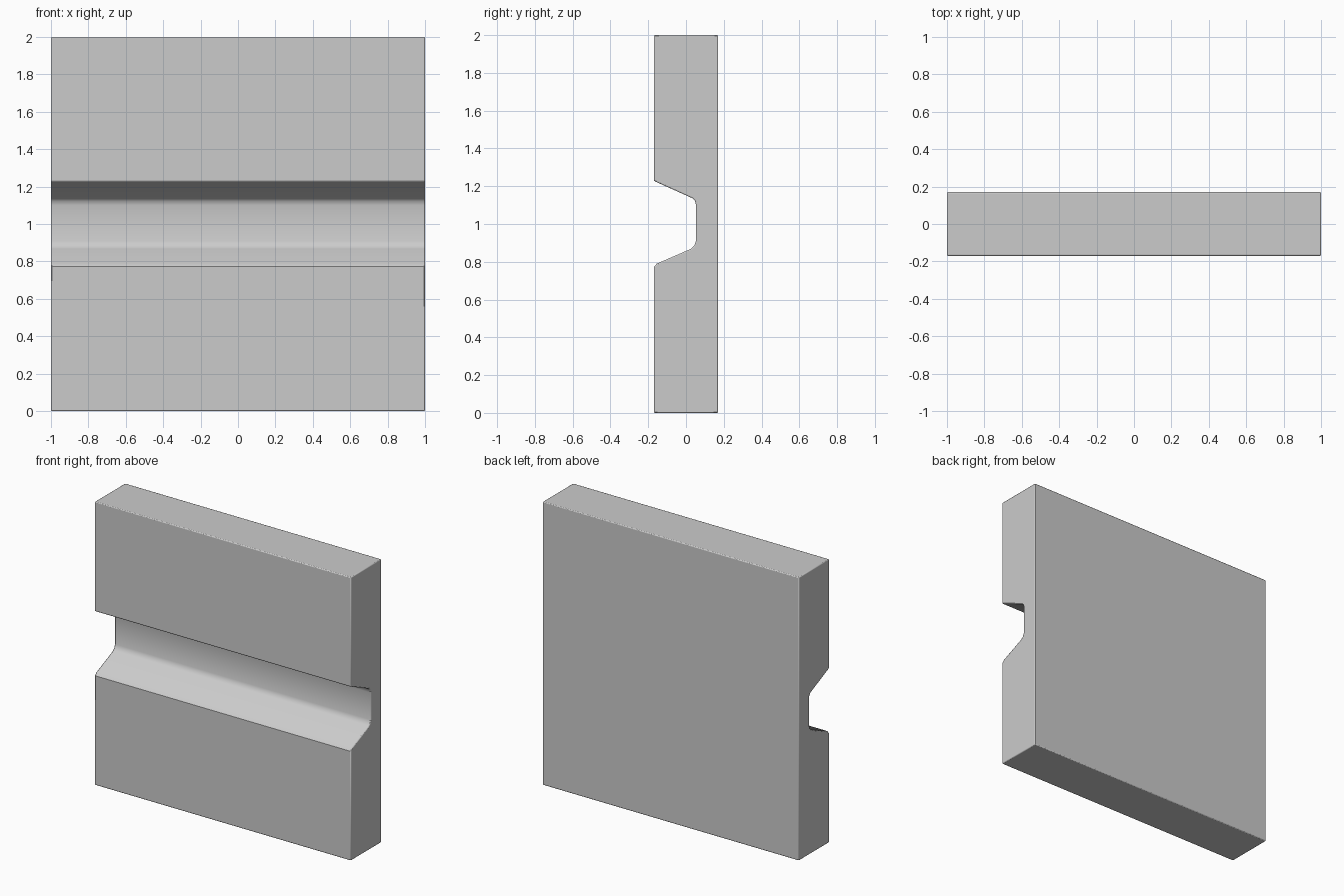
import bpy, bmesh

if "Cube" in bpy.data.objects:
    bpy.data.objects.remove(bpy.data.objects["Cube"])

# Side profile (y, z): slab with a tapered horizontal groove in the front
profile = [(-0.17, 0.0), (0.17, 0.0), (0.17, 2.0), (-0.17, 2.0),
           (-0.17, 1.228), (0.035, 1.136), (0.048, 1.122), (0.053, 1.10),
           (0.053, 0.91), (0.043, 0.884), (0.025, 0.868), (-0.155, 0.79),
           (-0.17, 0.772)]

# Extrude the profile across the full width
bm = bmesh.new()
face = bm.faces.new([bm.verts.new((-1.0, y, z)) for y, z in profile])
result = bmesh.ops.extrude_face_region(bm, geom=[face])
moved = [v for v in result["geom"] if isinstance(v, bmesh.types.BMVert)]
bmesh.ops.translate(bm, verts=moved, vec=(2.0, 0, 0))
bmesh.ops.recalc_face_normals(bm, faces=bm.faces)

mesh = bpy.data.meshes.new("grooved_panel")
bm.to_mesh(mesh)
bm.free()
panel = bpy.data.objects.new("grooved_panel", mesh)
bpy.context.collection.objects.link(panel)

# Slightly softened outer edges
bevel = panel.modifiers.new("soft_edges", "BEVEL")
bevel.width = 0.006
bevel.segments = 2
bevel.limit_method = "ANGLE"
bevel.angle_limit = 1.0

bpy.context.view_layer.objects.active = panel
panel.select_set(True)
bpy.ops.object.shade_smooth_by_angle(angle=0.6)
